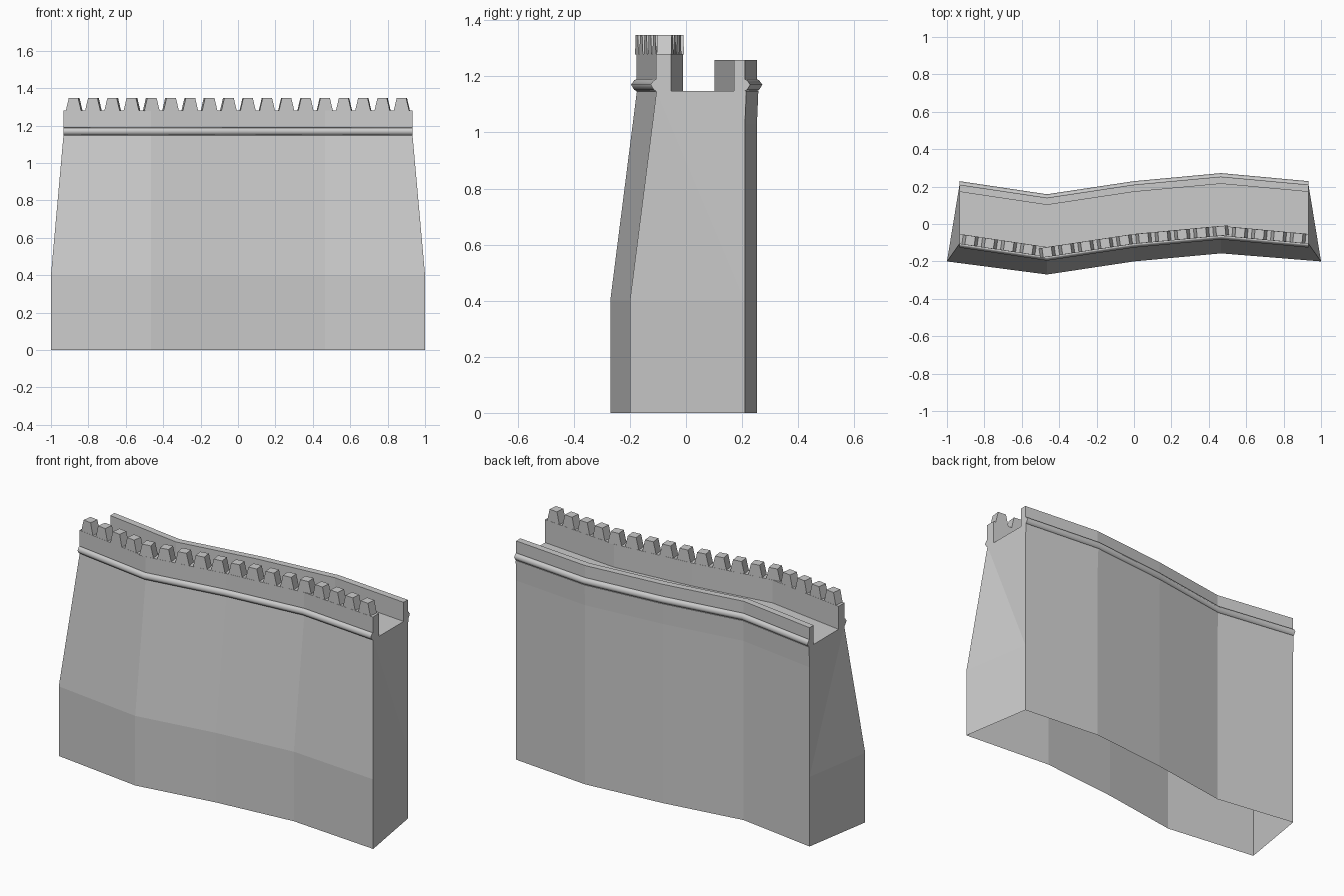
import bpy, bmesh, math
from mathutils import Matrix

if "Cube" in bpy.data.objects:
    bpy.data.objects.remove(bpy.data.objects["Cube"])

# Bent plan line of the wall: (x, y offset)
PATH = [(-0.933, 0.0), (-0.465, -0.07), (0.0, 0.0), (0.465, 0.043), (0.933, 0.0)]


def finish(name, bm, smooth=False):
    bmesh.ops.recalc_face_normals(bm, faces=bm.faces)
    mesh = bpy.data.meshes.new(name)
    bm.to_mesh(mesh)
    bm.free()
    obj = bpy.data.objects.new(name, mesh)
    bpy.context.collection.objects.link(obj)
    for p in mesh.polygons:
        p.use_smooth = smooth and len(p.vertices) == 4 and abs(p.normal.x) < 0.8
    return obj


def sweep(bm, profile, closed):
    """Sweep (y, z, end half-length) points along the wall path."""
    rows = []
    for i, (x, d) in enumerate(PATH):
        row = []
        for y, z, half in profile:
            px = math.copysign(half, x) if i in (0, len(PATH) - 1) else x
            row.append(bm.verts.new((px, y + d, z)))
        rows.append(row)
    n = len(profile)
    for a, b in zip(rows, rows[1:]):
        for j in range(n if closed else n - 1):
            k = (j + 1) % n
            bm.faces.new((a[j], a[k], b[k], b[j]))
    return rows


def strip(name, points, smooth=False):
    bm = bmesh.new()
    rows = sweep(bm, [(y, z, 0.933) for y, z in points], True)
    bm.faces.new(rows[0])
    bm.faces.new(rows[-1])
    return finish(name, bm, smooth)


# Battered wall body with walkway, open underneath
bm = bmesh.new()
body = [(-0.2, 0, 1), (-0.2, 0.4, 1), (-0.105, 1.148, 0.933), (0.215, 1.148, 0.933),
        (0.21, 1.03, 0.933), (0.21, 0.4, 0.933), (0.21, 0, 0.933)]
rows = sweep(bm, body, False)
for r in (rows[0], rows[-1]):
    bm.faces.new((r[0], r[1], r[5], r[6]))
    bm.faces.new((r[1], r[2], r[5]))
    bm.faces.new((r[2], r[3], r[4], r[5]))
finish("wall_body", bm)

# Parapets either side of the walkway
strip("front_parapet", [(-0.107, 1.145), (-0.107, 1.28), (-0.053, 1.28), (-0.053, 1.145)])
strip("back_parapet", [(0.172, 1.145), (0.172, 1.258), (0.21, 1.258), (0.21, 1.145)])

# Projecting string courses
for name, y, s in (("front_string_course", -0.105, -1), ("back_string_course", 0.208, 1)):
    strip(name, [(y, 1.147), (y + s * 0.01, 1.152), (y + s * 0.021, 1.17),
                 (y + s * 0.01, 1.186), (y, 1.19)], True)

# Tapered merlons following the front parapet
bm = bmesh.new()
COUNT = 18
for i in range(COUNT):
    x = -0.876 + 1.752 * i / (COUNT - 1)
    for (x0, d0), (x1, d1) in zip(PATH, PATH[1:]):
        if x0 <= x <= x1:
            slope = (d1 - d0) / (x1 - x0)
            y = d0 + slope * (x - x0) - 0.08
    place = Matrix.Translation((x, y, 0)) @ Matrix.Rotation(math.atan(slope), 4, 'Z')
    made = bmesh.ops.create_cube(bm, size=1)["verts"]
    for v in made:
        top = v.co.z > 0
        v.co.x *= 0.05 if top else 0.083
        v.co.y *= 0.052
        v.co.z = 1.348 if top else 1.278
    bmesh.ops.transform(bm, matrix=place, verts=made)
finish("merlons", bm)
